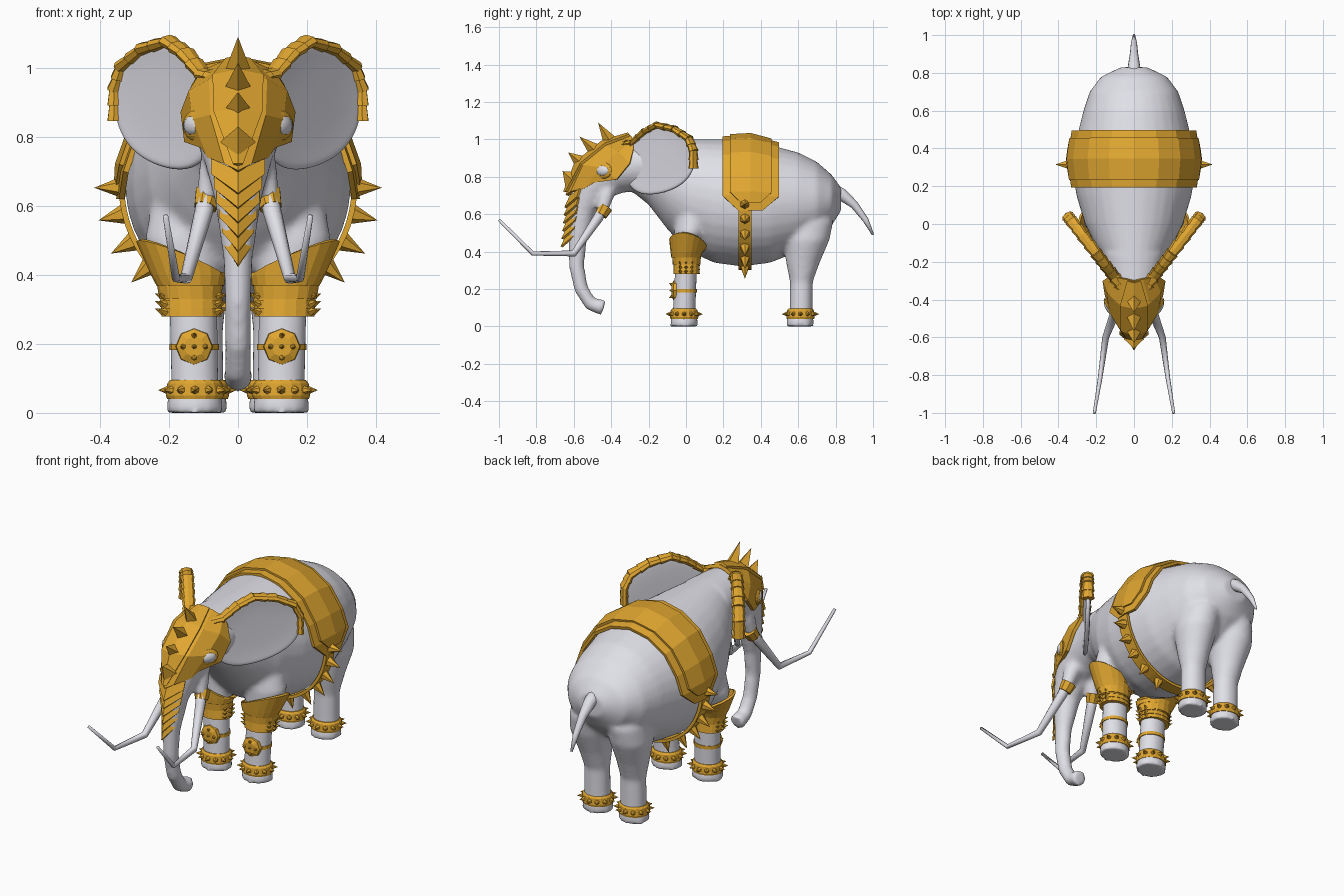
import bpy, bmesh
from math import sin, cos, pi, radians
from mathutils import Vector as V, Matrix

cube = bpy.data.objects.get("Cube")
if cube:
    bpy.data.objects.remove(cube, do_unlink=True)


def material(name, color):
    m = bpy.data.materials.new(name)
    m.use_nodes = True
    m.diffuse_color = (*color, 1)
    m.node_tree.nodes["Principled BSDF"].inputs["Base Color"].default_value = (*color, 1)
    return m


GREY = material("pale grey", (0.74, 0.74, 0.8))
GOLD = material("gold", (0.75, 0.385, 0.03))


def finish(bm, name, mat, smooth=False, mirror=False, solid=0):
    """Turn a bmesh into a named object, optionally mirrored over x = 0."""
    if not solid:
        bmesh.ops.recalc_face_normals(bm, faces=bm.faces)
    me = bpy.data.meshes.new(name)
    bm.to_mesh(me)
    bm.free()
    me.materials.append(mat)
    for p in me.polygons:
        p.use_smooth = smooth
    ob = bpy.data.objects.new(name, me)
    bpy.context.collection.objects.link(ob)
    if mirror:
        ob.modifiers.new("mirror", 'MIRROR').use_clip = True
    if solid:
        s = ob.modifiers.new("thickness", 'SOLIDIFY')
        s.thickness, s.offset = solid, 0
    return ob


def loft(bm, rings, n=24, cap=True):
    """Skin rings given as (centre, u, v), where u and v are the half axes."""
    rows = [[bm.verts.new(c + u * cos(2 * pi * i / n) + v * sin(2 * pi * i / n))
             for i in range(n)] for c, u, v in rings]
    for a, b in zip(rows, rows[1:]):
        for i in range(n):
            j = (i + 1) % n
            bm.faces.new((a[i], a[j], b[j], b[i]))
    if cap:
        bm.faces.new(rows[0])
        bm.faces.new(rows[-1])


def column(bm, rows, **kw):
    """Upright loft from rows of (z, x, y, rx, ry)."""
    loft(bm, [(V((x, y, z)), V((rx, 0, 0)), V((0, ry, 0))) for z, x, y, rx, ry in rows], **kw)


def tube(bm, pts, radii, n=12, wide=None):
    """Loft along a path; wide holds separate sideways radii."""
    pts, rings = [V(p) for p in pts], []
    for i, p in enumerate(pts):
        t = (pts[min(i + 1, len(pts) - 1)] - pts[max(i - 1, 0)]).normalized()
        u = (V((1, 0, 0)) - t * t.x).normalized()
        rings.append((p, u * (wide or radii)[i], t.cross(u) * radii[i]))
    loft(bm, rings, n)


def cone(bm, base, tip, r1, r2=0.0, n=4):
    base, tip = V(base), V(tip)
    d = tip - base
    m = Matrix.Translation((base + tip) / 2) @ d.to_track_quat('Z', 'Y').to_matrix().to_4x4()
    bmesh.ops.create_cone(bm, cap_ends=True, segments=n, radius1=r1, radius2=r2,
                          depth=d.length, matrix=m)


def grid(bm, rows):
    vs = [[bm.verts.new(p) for p in r] for r in rows]
    for a, b in zip(vs, vs[1:]):
        for i in range(len(a) - 1):
            bm.faces.new((a[i], a[i + 1], b[i + 1], b[i]))


# Skin: torso, head with trunk, tusk roots and legs fused into one smooth surface
bm = bmesh.new()
torso = [(-.3, .73, .99, .12), (-.2, .65, 1, .15), (-.1, .52, 1, .21), (0, .41, 1, .26),
         (.15, .34, 1, .305), (.3, .32, 1, .328), (.45, .34, .97, .305), (.6, .4, .93, .268),
         (.7, .46, .88, .235), (.78, .54, .81, .175), (.83, .62, .74, .07)]
loft(bm, [(V((0, y, (a + b) / 2)), V((w, 0, 0)), V((0, 0, (b - a) / 2)))
          for y, a, b, w in torso], 32)
head = [(-.15, .87), (-.3, .86), (-.41, .83), (-.5, .74), (-.55, .62), (-.58, .45),
        (-.585, .32), (-.56, .2), (-.51, .12), (-.44, .1)]
tube(bm, [(0, y, z) for y, z in head],
     [.13, .14, .135, .1, .07, .048, .041, .038, .037, .044], 24,
     [.16, .14, .13, .1, .068, .043, .038, .037, .038, .044])
for s in (1, -1):
    tube(bm, [(s * .05, -.4, .78), (s * .075, -.43, .69), (s * .092, -.45, .61)],
         [.05, .042, .03])
    column(bm, [(0, s * .125, -.01, .084, .075), (.03, s * .125, -.01, .081, .073),
                (.08, s * .125, -.01, .069, .061), (.3, s * .13, 0, .07, .059),
                (.4, s * .14, .005, .083, .065), (.5, s * .155, .02, .115, .085),
                (.68, s * .14, .05, .1, .09)])
    column(bm, [(0, s * .11, .61, .082, .075), (.03, s * .11, .61, .079, .073),
                (.08, s * .11, .615, .069, .062), (.24, s * .11, .617, .067, .062),
                (.34, s * .115, .625, .083, .09), (.46, s * .12, .645, .108, .122),
                (.56, s * .11, .65, .11, .138), (.72, s * .08, .62, .07, .08)])
skin = finish(bm, "body_skin", GREY)
rm = skin.modifiers.new("fuse", 'REMESH')
rm.mode, rm.voxel_size, rm.use_smooth_shade = 'VOXEL', .012, True
sm = skin.modifiers.new("soften", 'SMOOTH')
sm.factor, sm.iterations = .5, 9

# Tail
bm = bmesh.new()
tube(bm, [(0, .78, .73), (0, .84, .7), (0, .9, .65), (0, .96, .57), (0, 1, .49)],
     [.04, .032, .022, .016, .006])
finish(bm, "tail", GREY, True)

# Tusks and their cuffs
bm = bmesh.new()
tube(bm, [(.088, -.44, .64), (.1, -.47, .58), (.15, -.6, .39), (.18, -.82, .39),
          (.21, -1, .57)], [.027, .027, .018, .012, .008], 8)
finish(bm, "tusk", GREY, True, True)
bm = bmesh.new()
cone(bm, (.085, -.43, .638), (.095, -.455, .595), .041, .034, 8)
finish(bm, "tusk_cuff", GOLD, mirror=True)


# Ears: gently dished sheets swept backwards
def ear_point(x, z, scale=1, lift=0):
    x, z = .22 + (x - .22) * scale, .9 + (z - .9) * scale
    return V((x, -.285 + (x - .1) * 1.3 + lift, z))


outline = [(.1, .98), (.15, 1.04), (.2, 1.075), (.27, 1.055), (.33, 1.005), (.35, .94),
           (.35, .85), (.315, .775), (.255, .73), (.185, .708), (.12, .715), (.075, .78), (.07, .88)]
bm = bmesh.new()
rings = [[bm.verts.new(ear_point(x, z, s, lift)) for x, z in outline]
         for s, lift in ((1.04, 0), (.88, .006), (.5, .012))]
for a, b in zip(rings, rings[1:]):
    for i in range(len(a)):
        j = (i + 1) % len(a)
        bm.faces.new((a[i], a[j], b[j], b[i]))
bm.faces.new(rings[-1])
ear = finish(bm, "ear", GREY, True, True, .024)
sub = ear.modifiers.new("round", 'SUBSURF')
sub.levels = sub.render_levels = 2

# Segmented ear rims, deeper across the ear than along it
bm = bmesh.new()
across = V((1.3, -1, 0)).normalized()
rim = [ear_point(x, z) for x, z in [(.05, .97)] + outline[:7]]
for a, b in zip(rim, rim[1:]):
    side = (b - a).normalized().cross(across)
    mid = (a + b) / 2
    for p, q in ((a, mid), (mid, b)):
        loft(bm, [(p, across * .028, side * .016), (q + (q - p) * .1, across * .035, side * .021)], 8)
finish(bm, "ear_rim", GOLD, mirror=True)

# Face mask, one half mirrored about the ridge
bm = bmesh.new()
grid(bm, [[(0, -.3, 1.015), (0, -.44, .975), (0, -.575, .87), (0, -.635, .7)],
          [(.045, -.29, 1.01), (.08, -.42, .96), (.075, -.545, .86), (.035, -.61, .72)],
          [(.1, -.28, .985), (.135, -.36, .93), (.125, -.46, .85), (.08, -.535, .74)],
          [(.125, -.28, .95), (.158, -.3, .87), (.147, -.37, .785), (.1, -.49, .77)]])
finish(bm, "face_mask", GOLD, mirror=True, solid=.018)

# Raised panel along the forehead
bm = bmesh.new()
grid(bm, [[(0, -.31, 1.03), (0, -.445, .99), (0, -.59, .875), (0, -.65, .72)],
          [(.035, -.3, 1.022), (.072, -.43, .975), (.068, -.56, .87), (.012, -.64, .72)]])
finish(bm, "forehead_panel", GOLD, mirror=True, solid=.014)

# Eyes with raised lids
for name, mat, size, x in (("eye_rim", GOLD, (.018, .06, .044), .124),
                           ("eye", GREY, (.021, .044, .03), .129)):
    bm = bmesh.new()
    turn = Matrix.Rotation(radians(-34), 4, 'Z')
    bmesh.ops.create_uvsphere(bm, u_segments=12, v_segments=8, radius=1,
                              matrix=Matrix.Translation((x, -.445, .833)) @ turn
                              @ Matrix.Diagonal((*size, 1)))
    finish(bm, name, mat, mat == GREY, True)

# Spikes along the mask ridge
bm = bmesh.new()
for y, z, ty, tz, r in ((-.4, .98, -.47, 1.09, .042), (-.48, .935, -.57, 1.015, .042),
                        (-.56, .875, -.63, .93, .042), (-.61, .785, -.66, .83, .052)):
    cone(bm, (0, y, z), (0, ty, tz), r)
finish(bm, "mask_spikes", GOLD)

# Overlapping chevron plates down the trunk
bm = bmesh.new()
for i in range(6):
    z, w = .68 - i * .042, .075 - i * .008
    y = -.615 - .004 * i
    grid(bm, [[(s * w, y + .05, z + .055 - i * .004), (s * w, y + .035, z + .01)] if s else
              [(0, y, z + .02), (0, y - .03, z - .045)] for s in (-1, 0, 1)])
finish(bm, "trunk_plates", GOLD, solid=.012)

# Saddle cloth: base sheet and a raised middle panel of the same curve
MID = .345


def saddle(name, section, half, grow):
    def point(x, z, y):
        t = (y - MID) / .15
        kx, kz = (1 - .06 * t, 1 - .1 * t) if t > 0 else (1 + .05 * t, 1 + .02 * t)
        return (x * kx + (grow if x else 0), y, .62 + (z - .62) * kz + grow)
    bm = bmesh.new()
    grid(bm, [[point(x, z, MID + s * (half - cut)) for s in (-1, 0, 1)] for x, z, cut in section])
    finish(bm, name, GOLD, mirror=True, solid=.016)


section = [(0, 1.016, 0), (.12, .99, 0), (.23, .918, 0), (.305, .805, 0), (.342, .7, 0)]
saddle("saddle_cloth", section + [(.345, .62, .085)], .15, 0)
saddle("saddle_panel", section[:4] + [(.339, .71, 0), (.342, .65, .06)], .11, .01)

# Belly belt with spikes
bm = bmesh.new()
strip = [V((.338 * cos(a), 0, .66 + .35 * sin(a))) for a in [radians(-6 * k) for k in range(16)]]
grid(bm, [[p + V((0, .28, 0)), p + V((0, .35, 0))] for p in strip])
finish(bm, "belly_belt", GOLD, mirror=True, solid=.016)
bm = bmesh.new()
for deg in (1, 14, 28, 42, 57, 74):
    d = V((cos(radians(deg)), 0, -sin(radians(deg))))
    p = V((.345 * d.x, .315, .66 + .35 * d.z))
    cone(bm, p, p + d * .072, .028, n=6)
finish(bm, "belt_spikes", GOLD, mirror=True)

# Anklets with studs all round
for name, x, y in (("front_anklet", .125, -.01), ("rear_anklet", .11, .612)):
    bm = bmesh.new()
    column(bm, [(.04, x, y, .08, .073), (.05, x, y, .084, .076), (.085, x, y, .08, .072),
                (.095, x, y, .072, .064)], n=16)
    for k in range(12):
        d = V((cos(k * pi / 6), sin(k * pi / 6), 0))
        p = V((x + d.x * .076, y + d.y * .07, .066))
        cone(bm, p, p + d * .03, .014, n=6)
    finish(bm, name, GOLD, mirror=True)

# Knee strap and studded round guard
bm = bmesh.new()
column(bm, [(.182, .127, -.005, .072, .064), (.2, .127, -.005, .072, .064)], n=16)
c = V((.127, -.05, .192))
cone(bm, c, c + V((0, -.018, 0)), .054, .052, 8)
cone(bm, c + V((0, -.018, 0)), c + V((0, -.028, 0)), .052, .03, 8)
for k in range(5):
    d = V((cos(k * pi / 2), 0, sin(k * pi / 2))) * (.03 if k < 4 else 0)
    p = c + d + V((0, -.02, 0))
    cone(bm, p, p + V((0, -.022, 0)) + d * .3, .011, n=6)
finish(bm, "knee_guard", GOLD, mirror=True)

# Upper leg band over layered rings with side points
bm = bmesh.new()
column(bm, [(.33, .138, .003, .09, .074), (.378, .14, .003, .096, .077)], n=16)
for k in range(3):
    z = .28 + k * .022
    column(bm, [(z, .135, .003, .087 + k * .002, .071), (z + .03, .136, .003, .083, .068)], n=16)
    for a in (-25, 0, 25, 155, 180, 205):
        d = V((cos(radians(a)), sin(radians(a)), 0))
        p = V((.136 + d.x * .078, d.y * .064, z + .012))
        cone(bm, p, p + d * .027 + V((0, 0, .01)), .013)
finish(bm, "leg_rings", GOLD, mirror=True)

# Shoulder guard with a slanted top edge
bm = bmesh.new()
column(bm, [(.37, .138, 0, .092, .073), (.4, .142, .003, .104, .08), (.455, .16, .012, .13, .096)],
       n=20, cap=False)
for v in bm.verts:
    if v.co.z > .45:
        v.co.z += (v.co.x - .18) * .42 - v.co.y * .2
finish(bm, "shoulder_guard", GOLD, mirror=True, solid=.012)
